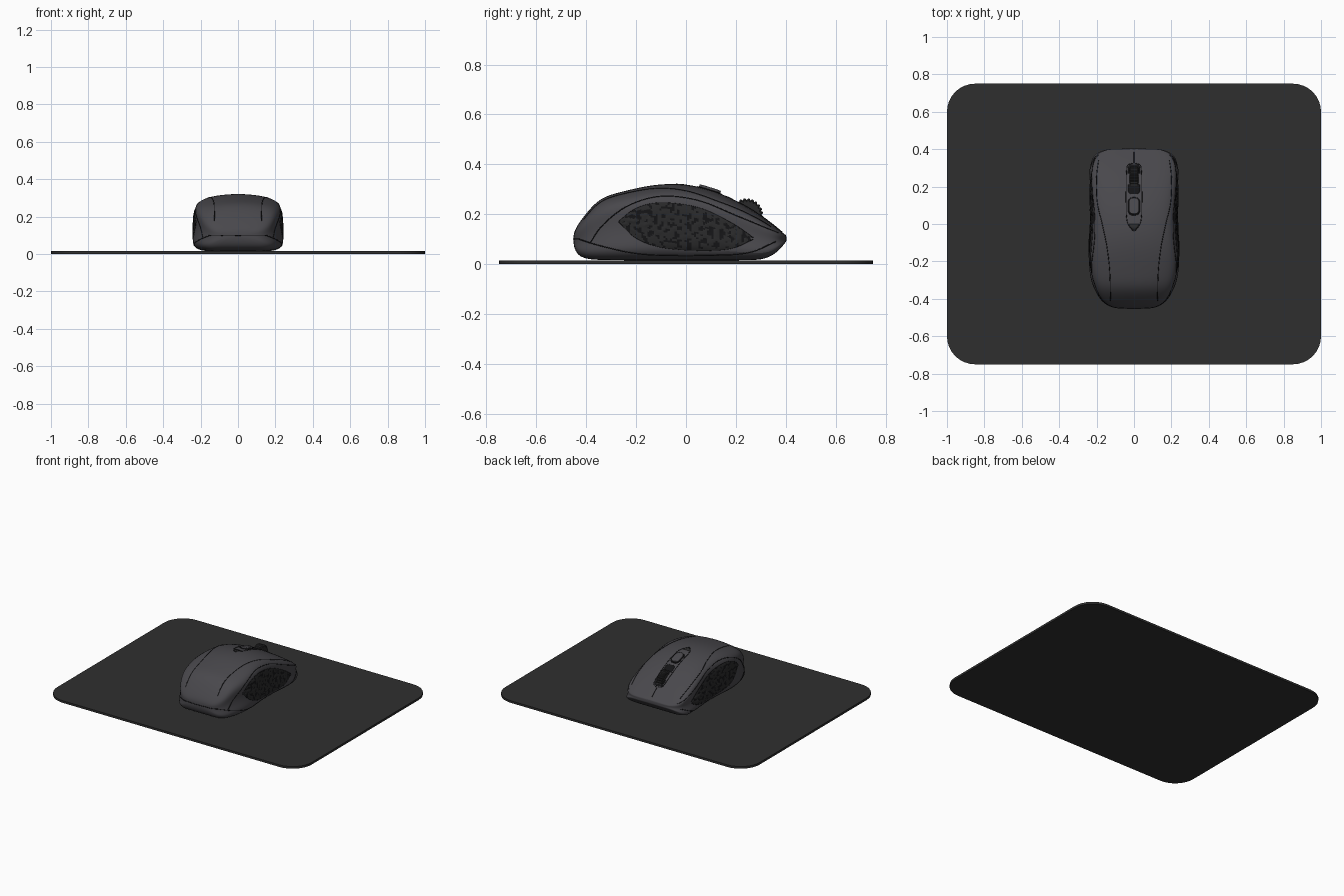
import bpy, bmesh, math
from mathutils import Vector, noise
from mathutils.bvhtree import BVHTree

cube = bpy.data.objects.get("Cube")
if cube:
    bpy.data.objects.remove(cube)


def material(name, rgb):
    m = bpy.data.materials.new(name)
    m.use_nodes = True
    m.diffuse_color = (*rgb, 1)
    m.node_tree.nodes["Principled BSDF"].inputs["Base Color"].default_value = (*rgb, 1)
    return m


SHELL = material("shell grey", (0.066, 0.064, 0.072))
PAD = material("pad charcoal", (0.028, 0.028, 0.028))
RUBBER = material("rubber dark grey", (0.022, 0.022, 0.023))
BLACK = material("seam black", (0.007, 0.007, 0.008))


def add_object(name, bm, *mats, smooth=40):
    bmesh.ops.recalc_face_normals(bm, faces=bm.faces)
    mesh = bpy.data.meshes.new(name)
    bm.to_mesh(mesh)
    bm.free()
    for m in mats:
        mesh.materials.append(m)
    ob = bpy.data.objects.new(name, mesh)
    bpy.context.collection.objects.link(ob)
    bpy.ops.object.select_all(action='DESELECT')
    ob.select_set(True)
    bpy.context.view_layer.objects.active = ob
    bpy.ops.object.shade_smooth_by_angle(angle=math.radians(smooth))
    return ob


def spline(pts, steps=8):
    """Catmull-Rom curve through 2D points."""
    p = [Vector(q) for q in pts]
    p = [2 * p[0] - p[1]] + p + [2 * p[-1] - p[-2]]
    out = []
    for a, b, c, d in zip(p, p[1:], p[2:], p[3:]):
        for i in range(steps):
            t = i / steps
            out.append(0.5 * (2 * b + (c - a) * t + (2 * a - 5 * b + 4 * c - d) * t * t
                              + (3 * b - a - 3 * c + d) * t ** 3))
    return out + [p[-2]]


def grid_faces(bm, rows, closed=False):
    for a, b in zip(rows, rows[1:]):
        n = len(a)
        for i in range(n if closed else n - 1):
            j = (i + 1) % n
            bm.faces.new((a[i], a[j], b[j], b[i]))


# Mouse pad: rounded slab
bm = bmesh.new()
R = 0.15
ring = []
for k, (sx, sy) in enumerate([(1, 1), (-1, 1), (-1, -1), (1, -1)]):
    for i in range(9):
        a = math.pi / 2 * (k + i / 8)
        ring.append(bm.verts.new((sx * (1 - R) + R * math.cos(a), sy * (0.75 - R) + R * math.sin(a), 0)))
base = bm.faces.new(ring)
top = bmesh.ops.extrude_face_region(bm, geom=[base])
bmesh.ops.translate(bm, vec=(0, 0, 0.015), verts=[v for v in top["geom"] if isinstance(v, bmesh.types.BMVert)])
add_object("mouse_pad", bm, PAD)

# Mouse shell: cross-sections (y, half width, top, bottom) lofted front to back
STATIONS = [(-.452, .09, .12, .08), (-.44, .14, .15, .04), (-.405, .185, .2, .02), (-.345, .215, .27, .016),
            (-.26, .243, .292, .015), (-.15, .245, .319, .015), (-.05, .232, .327, .015), (.05, .227, .315, .015),
            (.15, .235, .282, .015), (.25, .24, .23, .015), (.32, .236, .183, .018), (.37, .218, .142, .05),
            (.397, .165, .118, .085), (.403, .11, .115, .09)]
SECTION = [(0, 0), (.5, 0), (.86, 0), (1.02, .14), (.97, .3), (.93, .52), (.97, .74), (.88, .89), (.5, .97), (0, 1)]
LOOP = SECTION + [(-x, z) for x, z in SECTION[-2:0:-1]]
bm = bmesh.new()
rows = [[bm.verts.new((x * w, y, b + z * (t - b))) for x, z in LOOP] for y, w, t, b in STATIONS]
grid_faces(bm, rows, closed=True)
bm.faces.new(rows[0])
bm.faces.new(rows[-1])
shell = add_object("mouse_shell", bm, SHELL, smooth=60)
sub = shell.modifiers.new("rounding", 'SUBSURF')
sub.levels = sub.render_levels = 2
bpy.context.view_layer.update()
SURFACE = BVHTree.FromObject(shell, bpy.context.evaluated_depsgraph_get())


def on_top(x, y, lift=0.0):
    hit, n, _, _ = SURFACE.ray_cast(Vector((x, y, 1)), Vector((0, 0, -1)))
    return hit + n * lift if hit else None


def on_side(s, y, z, lift=0.0):
    hit, n, _, _ = SURFACE.ray_cast(Vector((s, y, z)), Vector((-s, 0, 0)))
    return hit + n * lift if hit else None


def seam(name, points, width=0.0022):
    """Thin dark line lying on the shell."""
    points = [p for p in points if p]
    cu = bpy.data.curves.new(name, 'CURVE')
    cu.dimensions = '3D'
    cu.bevel_depth = width
    cu.bevel_resolution = 1
    sp = cu.splines.new('POLY')
    sp.points.add(len(points) - 1)
    for q, p in zip(sp.points, points):
        q.co = (*p, 1)
    cu.materials.append(BLACK)
    bpy.context.collection.objects.link(bpy.data.objects.new(name, cu))


def patch(name, outline, lift, mat, thick=0.008):
    """Plate on the shell top, from (half width, y) stations."""
    bm = bmesh.new()
    rows = [[bm.verts.new(on_top(w * k / 3, y, lift)) for k in range(-3, 4)] for w, y in outline]
    grid_faces(bm, rows)
    ob = add_object(name, bm, mat)
    if ob.data.polygons[0].normal.z < 0:
        ob.data.flip_normals()
    sol = ob.modifiers.new("thickness", 'SOLIDIFY')
    sol.thickness = thick
    sol.offset = -1


def capsule(y0, y1, w, r, n=5):
    """Rounded-rectangle stations along y."""
    arc = [(w - r + r * math.sin(a), r - r * math.cos(a)) for a in (math.pi / 2 * i / n for i in range(n + 1))]
    return [(h, y0 + d) for h, d in arc] + [(h, y1 - d) for h, d in reversed(arc)]


# Side grips: almond patches with a raised maze texture, and the panel seams
UPPER = spline([(-.27, .17), (-.2, .222), (-.1, .245), (.05, .225), (.18, .165), (.27, .105)])
LOWER = spline([(-.27, .17), (-.2, .105), (-.1, .068), (.05, .055), (.18, .063), (.27, .1)])
PANEL = spline([(-.385, .085), (-.33, .16), (-.23, .235), (-.1, .272), (.05, .255), (.2, .195), (.37, .125)])
BELT = spline([(-.43, .1), (-.35, .075), (-.22, .045), (-.1, .035), (.1, .035), (.25, .045), (.36, .09)])
for s, side in ((1, "left"), (-1, "right")):
    bm = bmesh.new()
    rows = []
    for i in range(1, len(UPPER) * 2 - 3):
        k, f = divmod(i, 2)
        u = UPPER[k].lerp(UPPER[k + 1], f / 2)
        d = LOWER[k].lerp(LOWER[k + 1], f / 2)
        row = []
        for j in range(25):
            v = j / 24
            y, z = d.lerp(u, v)
            bump = noise.noise(Vector((y * 45, z * 60, s)))
            puff = 4 * v * (1 - v)
            fat = math.sin(math.pi * i / (len(UPPER) * 2 - 2))
            row.append(bm.verts.new(on_side(s, y, z, 0.002 + puff * (0.012 * fat + 0.004 * bump))))
        rows.append(row)
    grid_faces(bm, rows)
    for f in bm.faces:
        c = f.calc_center_median()
        f.material_index = int(noise.noise(Vector((c.y * 45, c.z * 60, s))) < -0.12)
    grip = add_object(side + "_grip", bm, RUBBER, BLACK)
    if sum(p.normal.x for p in grip.data.polygons) * s < 0:
        grip.data.flip_normals()
    seam(side + "_grip_upper_seam", [on_side(s, *p) for p in UPPER])
    seam(side + "_grip_lower_seam", [on_side(s, *p) for p in LOWER])
    seam(side + "_panel_seam", [on_side(s, *p) for p in PANEL])
    seam(side + "_belt_seam", [on_side(s, *p) for p in BELT])
    # Seam between the top cover and the side, and around the button island
    cover = spline([(.19, .34), (.2, .25), (.197, .12), (.17, 0), (.145, -.12), (.13, -.25), (.125, -.41)])
    seam(side + "_cover_seam", [on_top(s * x, y) for x, y in cover])
    island = spline([(.003, .325), (.03, .315), (.04, .28), (.042, .1), (.035, .01), (.003, -.04)])
    seam(side + "_island_seam", [on_top(s * x, y) for x, y in island])

# Rear belt seam and the split between the two main buttons
seam("rear_belt_seam", [SURFACE.find_nearest(Vector((x / 10 * .17, -.46 + .03 * (x / 10) ** 2, .1)))[0]
                        for x in range(-10, 11)])
seam("button_split_seam", [on_top(0, .325 + i * .01) for i in range(7)])

# Scroll wheel well, island tip and middle button
patch("wheel_well", capsule(.16, .318, .032, .02), 0.002, BLACK, 0.004)
patch("island_tip", [(.028, 0), (.018, -.018), (.003, -.034)], 0.002, RUBBER, 0.004)
patch("button_rim", capsule(.046, .142, .032, .025), 0.003, BLACK, 0.005)
patch("middle_button", capsule(.052, .136, .027, .022), 0.012, SHELL, 0.012)

# Scroll wheel with ridged tread
bm = bmesh.new()
rows = []
for x, inset in ((-.024, .008), (-.018, 0), (.018, 0), (.024, .008)):
    rows.append([bm.verts.new((x, .243 + r * math.cos(a), .197 + r * math.sin(a)))
                 for i in range(72)
                 for a, r in [(math.tau * i / 72, .066 - inset - (.006 if i % 3 == 0 else 0))]])
grid_faces(bm, rows, closed=True)
bm.faces.new(rows[0])
bm.faces.new(rows[-1])
add_object("scroll_wheel", bm, RUBBER, smooth=20)
